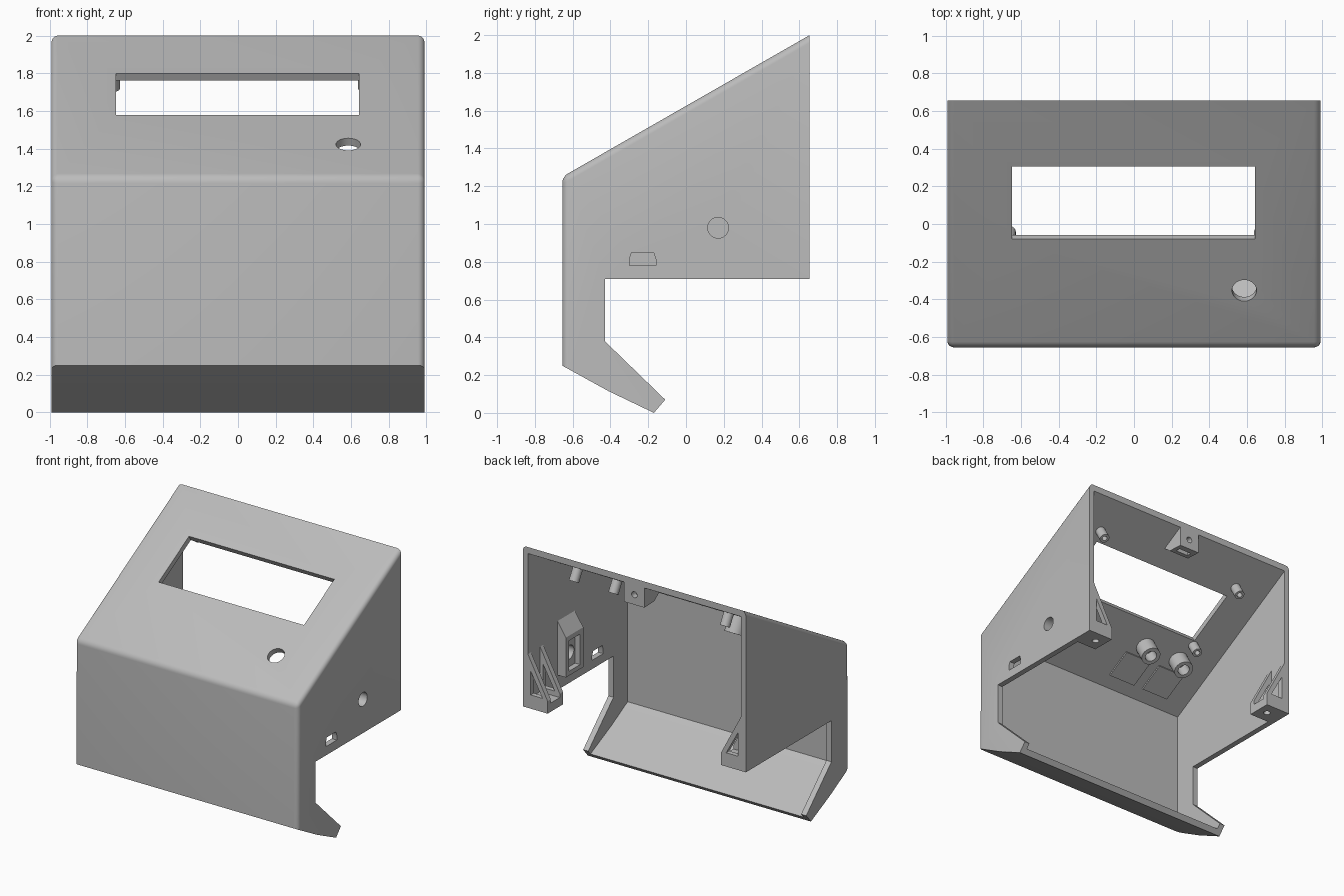
import bpy, bmesh, math
from mathutils import Matrix, Vector

if "Cube" in bpy.data.objects:
    bpy.data.objects.remove(bpy.data.objects["Cube"], do_unlink=True)

grey = bpy.data.materials.new("light_grey_plastic")
grey.use_nodes = True
grey.diffuse_color = (0.5, 0.5, 0.5, 1)
grey.node_tree.nodes["Principled BSDF"].inputs["Base Color"].default_value = (0.5, 0.5, 0.5, 1)

HALF_W, WALL = 0.99, 0.045
INNER = HALF_W - WALL
TILT = math.atan2(0.75, 1.31)


def finish(name, bm):
    bmesh.ops.recalc_face_normals(bm, faces=bm.faces)
    me = bpy.data.meshes.new(name)
    bm.to_mesh(me)
    bm.free()
    me.materials.append(grey)
    ob = bpy.data.objects.new(name, me)
    bpy.context.collection.objects.link(ob)
    return ob


def prism(name, pts, axis, a, b, rounded=()):
    """Extrude a 2D outline along x (outline y,z) or y (outline x,z)."""
    bm = bmesh.new()
    place = (lambda p, t: (t, p[0], p[1])) if axis == "x" else (lambda p, t: (p[0], t, p[1]))
    lo, hi = ([bm.verts.new(place(p, t)) for p in pts] for t in (a, b))
    bm.faces.new(lo)
    bm.faces.new(hi)
    n = len(pts)
    for i in range(n):
        j = (i + 1) % n
        bm.faces.new((lo[i], lo[j], hi[j], hi[i]))
    if rounded:
        pairs = [(v[i], v[j]) for v in (lo, hi) for i, j in zip(rounded, rounded[1:])]
        pairs += [(lo[i], hi[i]) for i in rounded[1:-1]]
        bmesh.ops.recalc_face_normals(bm, faces=bm.faces)
        bmesh.ops.bevel(bm, geom=[bm.edges.get(p) for p in pairs], offset=0.035,
                        segments=5, profile=0.5, affect="EDGES")
    return finish(name, bm)


def box(name, lo, hi):
    outline = [(lo[1], lo[2]), (hi[1], lo[2]), (hi[1], hi[2]), (lo[1], hi[2])]
    return prism(name, outline, "x", lo[0], hi[0])


def rod(name, centre, rot, radius, length):
    bm = bmesh.new()
    bmesh.ops.create_cone(bm, cap_ends=True, segments=32, radius1=radius, radius2=radius,
                          depth=length, matrix=Matrix.Translation(centre) @ rot)
    return finish(name, bm)


def cut(ob, *cutters):
    for c in cutters:
        c.hide_render = True
        m = ob.modifiers.new("cut", "BOOLEAN")
        m.operation, m.solver, m.object = "DIFFERENCE", "EXACT", c
        bpy.context.view_layer.objects.active = ob
        bpy.ops.object.modifier_apply(modifier=m.name)
        bpy.data.objects.remove(c, do_unlink=True)


def smooth(ob):
    bpy.ops.object.select_all(action="DESELECT")
    ob.select_set(True)
    bpy.context.view_layer.objects.active = ob
    bpy.ops.object.shade_smooth_by_angle(angle=math.radians(30))


SLOPE = Matrix.Rotation(TILT, 4, "X")
ALONG_X = Matrix.Rotation(math.pi / 2, 4, "Y")
ALONG_Y = Matrix.Rotation(math.pi / 2, 4, "X")
UP = Matrix.Identity(4)
NORMAL = SLOPE @ Vector((0, 0, 1))


def on_slope(x, y, depth=0.0):
    """Point on the outer sloped panel, sunk by depth along its normal."""
    return Vector((x, y, 1.25 + math.tan(TILT) * (y + 0.655))) - NORMAL * depth


# Housing: rounded outer profile hollowed by an inner profile
outer = [(-0.655, 0.25), (-0.655, 1.25), (0.655, 2.0), (0.655, 0.71), (-0.43, 0.71),
         (-0.43, 0.38), (-0.11, 0.07), (-0.17, 0.0), (-0.41, 0.115)]
inner = [(-0.61, 0.276), (-0.61, 1.224), (0.8, 2.031), (0.8, -0.03), (0.0, -0.03), (-0.41, 0.166)]
housing = prism("housing", outer, "x", -HALF_W, HALF_W, rounded=(0, 1, 2))
cut(housing, prism("hollow", inner, "x", -INNER, INNER))

# Display window and button hole, square to the sloped panel
bm = bmesh.new()
bmesh.ops.create_cube(bm, size=1, matrix=Matrix.Translation(on_slope(-0.003, 0.112)) @ SLOPE
                      @ Matrix.Diagonal((1.29, 0.385 / math.cos(TILT), 0.3, 1)))
cut(housing, finish("window_cutter", bm),
    rod("button_cutter", on_slope(0.585, -0.353), SLOPE, 0.065, 0.3))

# Cable hole and plug slot through the +x wall
plug = [(-0.30, 0.78), (-0.16, 0.78), (-0.16, 0.815), (-0.172, 0.85), (-0.288, 0.85), (-0.30, 0.815)]
cut(housing, rod("cable_cutter", (HALF_W, 0.17, 0.98), ALONG_X, 0.055, 0.4),
    prism("plug_cutter", plug, "x", 0.85, 1.1))
smooth(housing)


# Hollow posts under the sloped panel
def post(name, x, y, radius, bore, length):
    base = on_slope(x, y, WALL - 0.01)
    ob = rod(name, base - NORMAL * length / 2, SLOPE, radius, length)
    cut(ob, rod("bore", base - NORMAL * length, SLOPE, bore, length * 1.4))
    smooth(ob)


for x in (-0.665, 0.675):
    for y in (-0.115, 0.385):
        post("display_post", x, y, 0.038, 0.02, 0.11)
for x in (-0.31, -0.635):
    post("button_post", x, -0.255, 0.075, 0.045, 0.14)
    # Thin pad beside each button post
    bm = bmesh.new()
    bmesh.ops.create_cube(bm, size=1, matrix=Matrix.Translation(on_slope(x, -0.44, WALL + 0.004))
                          @ SLOPE @ Matrix.Diagonal((0.24, 0.23, 0.018, 1)))
    finish("button_pad", bm)

# Screw block at the middle of the top rim
wedge = [(0.655, 1.955), (0.655, 1.79), (0.53, 1.795), (0.46, 1.85), (0.47, 1.86)]
block = prism("top_screw_block", wedge, "x", -0.09, 0.09)
cut(block, rod("screw_cutter", (0, 0.62, 1.87), ALONG_Y, 0.024, 0.2),
    box("nut_slot", (-0.055, 0.565, 1.7), (0.055, 0.605, 1.88)))
smooth(block)

# Screw feet with pierced triangular ribs in the lower back corners
for s in (-1, 1):
    near, far = sorted((s * 0.77, s * (INNER + 0.01)))
    foot = box("screw_foot", (near, 0.46, 0.71), (far, 0.655, 0.78))
    cut(foot, rod("foot_cutter", (s * 0.85, 0.558, 0.75), UP, 0.026, 0.3))
    smooth(foot)
    rib_shape = [(0.77, 0.71), (0.77, 0.81), (0.955, 1.16), (0.955, 0.71)]
    gap_shape = [(0.815, 0.82), (0.92, 0.82), (0.92, 1.01)]
    for y in (0.46, 0.615):
        rib = prism("foot_rib", [(s * x, z) for x, z in rib_shape], "y", y, y + 0.04)
        cut(rib, prism("rib_gap", [(s * x, z) for x, z in gap_shape], "y", y - 0.1, y + 0.1))

# Cable housing inside the +x wall, with a sloped top and an open pocket
socket_shape = [(0.95, 0.83), (0.87, 0.83), (0.87, 1.15), (0.95, 1.27)]
socket = prism("cable_socket", socket_shape, "y", 0.06, 0.28)
cut(socket, box("socket_pocket", (0.8, 0.1, 0.865), (0.915, 0.24, 1.11)),
    rod("socket_bore", (0.95, 0.17, 0.98), ALONG_X, 0.055, 0.4))
smooth(socket)
